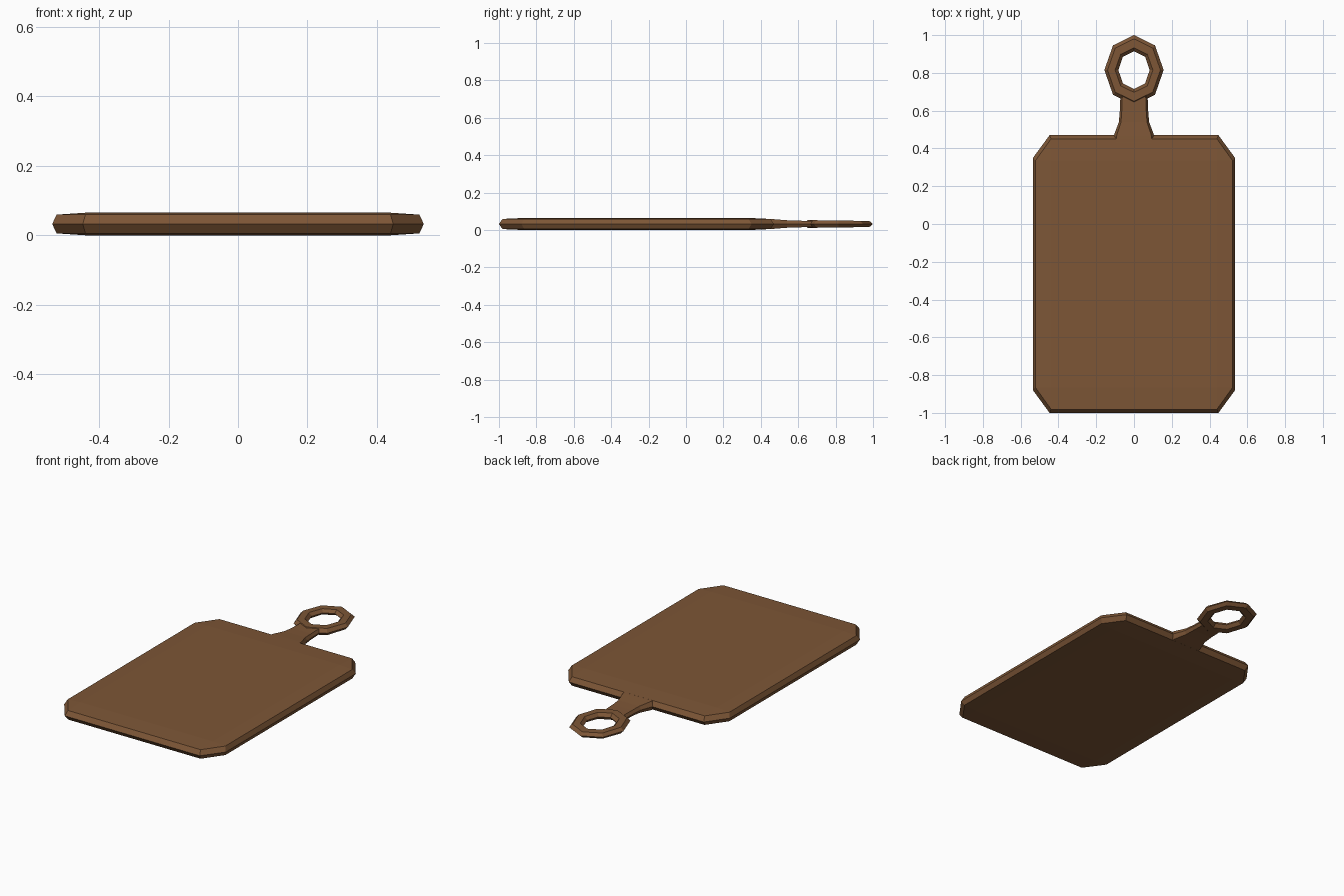
import bpy, math

if "Cube" in bpy.data.objects:
    bpy.data.objects.remove(bpy.data.objects["Cube"])

MID = 0.0325  # mid height of the board

wood = bpy.data.materials.new("brown wood")
wood.diffuse_color = (0.205, 0.093, 0.037, 1)
wood.use_nodes = True
wood.node_tree.nodes["Principled BSDF"].inputs["Base Color"].default_value = wood.diffuse_color


def make(name, verts, faces):
    me = bpy.data.meshes.new(name)
    me.from_pydata(verts, [], faces)
    me.materials.append(wood)
    ob = bpy.data.objects.new(name, me)
    bpy.context.collection.objects.link(ob)
    bpy.context.view_layer.objects.active = ob
    bpy.ops.object.mode_set(mode='EDIT')
    bpy.ops.mesh.select_all(action='SELECT')
    bpy.ops.mesh.normals_make_consistent(inside=False)
    bpy.ops.object.mode_set(mode='OBJECT')
    return ob


def bridge(a, b, n):
    return [(a + i, a + (i + 1) % n, b + (i + 1) % n, b + i) for i in range(n)]


# Board: chamfered rectangle, bevelled rim, very slightly raised middle
CY = -0.265


def outline(hx, hy, ix, iy, z):
    pts = [(ix, -hy), (hx, -iy), (hx, iy), (ix, hy),
           (-ix, hy), (-hx, iy), (-hx, -iy), (-ix, -hy)]
    return [(x, y + CY, MID + z) for x, y in pts]


verts = outline(0.535, 0.735, 0.447, 0.615, 0)
faces = []
for s in (1, -1):
    rim = len(verts)
    verts += outline(0.522, 0.716, 0.439, 0.6, s * 0.027)
    inner = len(verts)
    verts += [(x, y + CY, MID + s * 0.0325)
              for x, y in ((0.439, -0.6), (0.439, 0.6), (-0.439, 0.6), (-0.439, -0.6))]
    faces += bridge(0, rim, 8)
    faces.append(tuple(range(inner, inner + 4)))
    for k in range(4):
        a, b = rim + 2 * k, rim + 2 * k + 1
        faces.append((a, b, inner + k))                                   # corner
        faces.append((b, rim + (2 * k + 2) % 8, inner + (k + 1) % 4, inner + k))  # side
make("board", verts, faces)

# Neck: six-sided section narrowing towards the ring
verts, faces = [], []
for y, w, h in ((0.43, 0.112, 0.028), (0.465, 0.108, 0.026), (0.54, 0.08, 0.020),
                (0.6, 0.075, 0.0175), (0.675, 0.072, 0.017)):
    sec = ((w, 0), (w * 0.86, h), (-w * 0.86, h), (-w, 0), (-w * 0.86, -h), (w * 0.86, -h))
    verts += [(x, y, MID + z) for x, z in sec]
for k in range(4):
    faces += bridge(6 * k, 6 * k + 6, 6)
faces += [tuple(range(6)), tuple(range(24, 30))]
make("handle_neck", verts, faces)

# Hanging ring: eight-sided oval with six-sided section, thinner at the tip
verts, faces = [], []
section = ((0.157, 0.185, 0), (0.140, 0.165, 1), (0.100, 0.118, 1),
           (0.083, 0.100, 0), (0.100, 0.118, -1), (0.140, 0.165, -1))
for rx, ry, s in section:
    for i in range(8):
        a = math.tau * i / 8
        y = 0.815 + ry * math.sin(a)
        h = 0.0185 - 0.014 * (y - 0.815)
        verts.append((rx * math.cos(a), y, MID + s * h))
for k in range(6):
    faces += bridge(8 * k, 8 * ((k + 1) % 6), 8)
make("hanging_ring", verts, faces)
